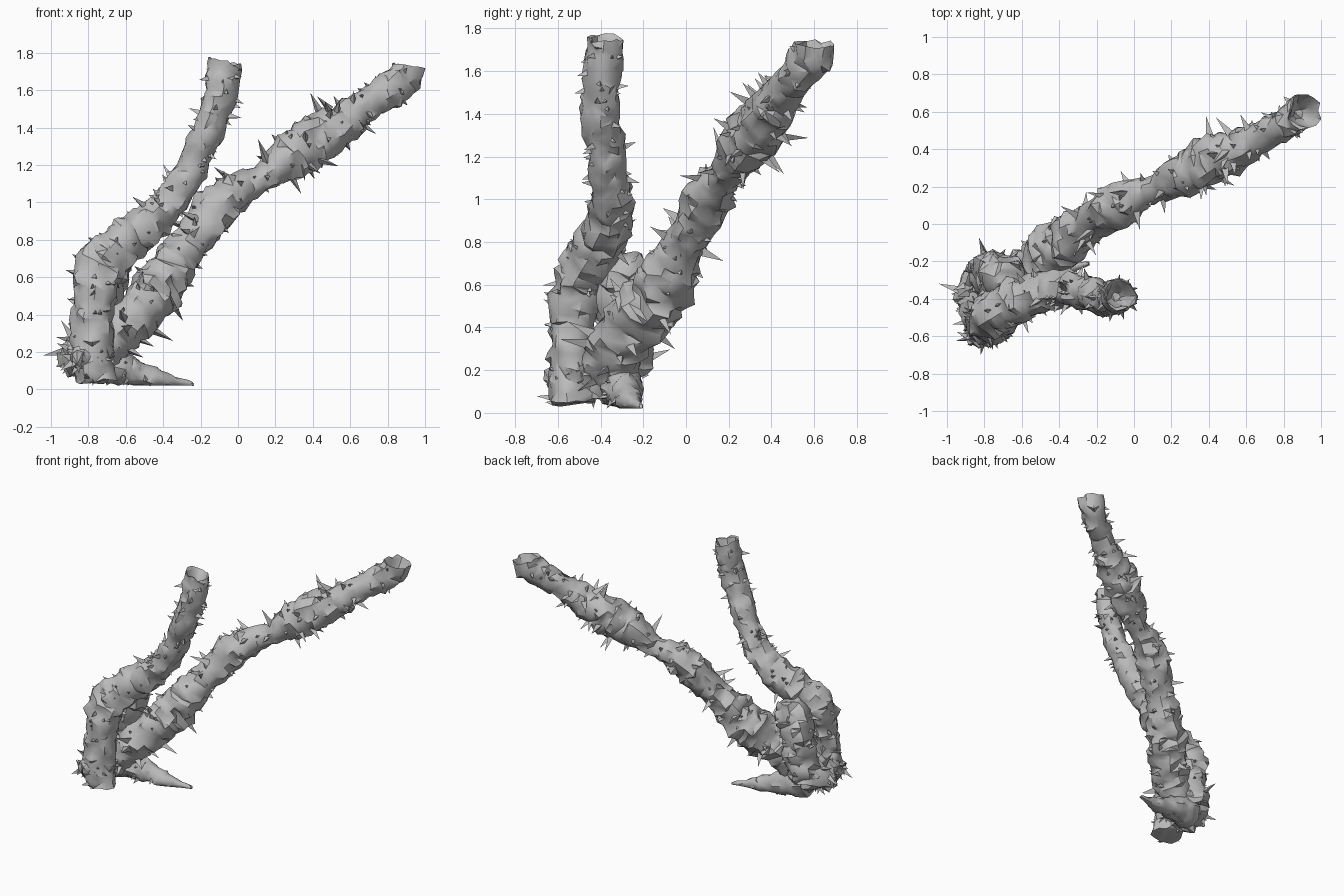
import bpy, bmesh, math, random
from mathutils import Vector, noise

random.seed(7)
default = bpy.data.objects.get("Cube")
if default:
    bpy.data.objects.remove(default, do_unlink=True)

bark = bpy.data.materials.new("grey bark")
bark.use_nodes = True
GREY = (0.5, 0.5, 0.5, 1)
bark.diffuse_color = GREY
bark.node_tree.nodes["Principled BSDF"].inputs["Base Color"].default_value = GREY


def finish(name, bm, angle, keep=1.0):
    """Turn a bmesh into a shaded object, optionally broken into uneven facets."""
    bmesh.ops.recalc_face_normals(bm, faces=bm.faces[:])
    mesh = bpy.data.meshes.new(name)
    bm.to_mesh(mesh)
    bm.free()
    mesh.materials.append(bark)
    ob = bpy.data.objects.new(name, mesh)
    bpy.context.collection.objects.link(ob)
    bpy.ops.object.select_all(action='DESELECT')
    ob.select_set(True)
    bpy.context.view_layer.objects.active = ob
    if keep < 1:
        mod = ob.modifiers.new("facets", 'DECIMATE')
        mod.ratio = keep
        bpy.ops.object.modifier_apply(modifier=mod.name)
    bpy.ops.object.shade_smooth_by_angle(angle=math.radians(angle))
    return ob


def spline(points, step=0.03):
    """Smooth path through (x, y, z, radius) points, as (position, radius) samples."""
    pts = [Vector(p) for p in points]
    pts = [2 * pts[0] - pts[1]] + pts + [2 * pts[-1] - pts[-2]]
    out = []
    for a, b, c, d in zip(pts, pts[1:], pts[2:], pts[3:]):
        n = max(2, round((c - b).length / step))
        for i in range(n):
            t = i / n
            out.append(0.5 * (2 * b + (c - a) * t + (2 * a - 5 * b + 4 * c - d) * t * t
                              + (3 * b - a - 3 * c + d) * t ** 3))
    out.append(pts[-2])
    return [(p.xyz, p.w) for p in out]


def frames(path):
    """Add two side directions to every path sample."""
    out = []
    side = Vector((0, 1, 0))
    for i, (p, r) in enumerate(path):
        along = (path[min(i + 1, len(path) - 1)][0] - path[max(i - 1, 0)][0]).normalized()
        side = (side - along * side.dot(along)).normalized()
        out.append((p, r, along, side, along.cross(side)))
    return out


def surface(p, r, direction, rough):
    """Lumpy radius in one direction."""
    q = p + direction * r
    lump = noise.noise(q * 7) * 0.2 + noise.noise(q * 17) * 0.25
    return r * (1 + rough * lump)


def limb(name, points, rough=1.0, hollow=False, sides=14, keep=0.7):
    """Gnarled tube, with a ragged cup at the end when hollow."""
    rings = frames(spline(points))
    bm = bmesh.new()
    loops = []

    def add_ring(ring, scale, shift, ragged):
        p, r, along, u, v = ring
        loop = []
        for k in range(sides):
            a = math.tau * k / sides
            d = u * math.cos(a) + v * math.sin(a)
            rad = surface(p, r, d, rough) * scale * random.uniform(0.94, 1.06)
            slide = shift + random.uniform(-ragged, ragged)
            loop.append(bm.verts.new(p + d * rad + along * slide))
        loops.append(loop)

    for ring in rings:
        add_ring(ring, 1, 0, 0.012)
    if hollow:
        add_ring(rings[-1], 0.85, -0.02, 0.015)
        add_ring(rings[-1], 0.65, -0.09, 0.01)
        add_ring(rings[-1], 0.3, -0.14, 0.01)
    for lo, hi in zip(loops, loops[1:]):
        for k in range(sides):
            m = (k + 1) % sides
            bm.faces.new((lo[k], lo[m], hi[m], hi[k]))
    bm.faces.new(loops[0])
    bm.faces.new(loops[-1])
    bmesh.ops.triangulate(bm, faces=bm.faces[:])
    for v in bm.verts:
        v.co.z = max(v.co.z, 0.02)
    return finish(name, bm, 40, keep)


def thorns(name, points, count, short, long, rough=1.0):
    """Slim pyramids scattered over a limb, leaning at random."""
    rings = frames(spline(points))
    bm = bmesh.new()
    for _ in range(count):
        p, r, along, u, v = random.choice(rings[:-2])
        a = random.uniform(0, math.tau)
        d = u * math.cos(a) + v * math.sin(a)
        w = along.cross(d)
        root = p + d * surface(p, r, d, rough) * 0.9
        size = short + (long - short) * random.random() ** 3
        wide = 0.012 + size * 0.12
        tip = (root + d * size + along * random.uniform(-0.5, 0.5) * size
               + w * random.uniform(-0.4, 0.4) * size)
        tip.z = max(tip.z, 0.02)
        base = [bm.verts.new(root + along * wide * math.cos(t) + w * wide * math.sin(t))
                for t in (0, math.tau / 3, math.tau * 2 / 3)]
        top = bm.verts.new(tip)
        for i in range(3):
            bm.faces.new((base[i], base[(i + 1) % 3], top))
        bm.faces.new(base)
    return finish(name, bm, 30)


# Upright stem, bending over an elbow
upright = [(-0.77, -0.53, 0.05, 0.105), (-0.78, -0.54, 0.2, 0.11), (-0.77, -0.53, 0.46, 0.112),
           (-0.74, -0.48, 0.65, 0.125), (-0.59, -0.4, 0.8, 0.115), (-0.41, -0.35, 0.95, 0.1),
           (-0.27, -0.37, 1.15, 0.09), (-0.13, -0.4, 1.45, 0.088), (-0.07, -0.38, 1.76, 0.09)]
# Long leaning stem with swollen joints, turning up at the end
leaning = [(-0.79, -0.38, 0.17, 0.12), (-0.58, -0.29, 0.36, 0.135), (-0.4, -0.11, 0.58, 0.14),
           (-0.23, 0.0, 0.81, 0.1), (-0.07, 0.11, 1.01, 0.12), (0.13, 0.2, 1.13, 0.078),
           (0.3, 0.28, 1.26, 0.125), (0.48, 0.37, 1.37, 0.125), (0.67, 0.46, 1.51, 0.085),
           (0.82, 0.55, 1.61, 0.09), (0.89, 0.595, 1.67, 0.095), (0.91, 0.605, 1.73, 0.095)]
# Short stub bridging the base and the elbow
stub = [(-0.79, -0.3, 0.18, 0.11), (-0.75, -0.28, 0.42, 0.125), (-0.69, -0.29, 0.64, 0.12),
        (-0.66, -0.3, 0.74, 0.07)]
# Knotted foot and the pointed root
foot = [(-0.85, -0.65, 0.17, 0.035), (-0.81, -0.52, 0.17, 0.11), (-0.81, -0.36, 0.2, 0.125),
        (-0.8, -0.24, 0.22, 0.08)]
root = [(-0.78, -0.32, 0.15, 0.11), (-0.62, -0.29, 0.11, 0.09), (-0.44, -0.26, 0.06, 0.05),
        (-0.24, -0.21, 0.03, 0.01)]

limb("upright_stem", upright, hollow=True)
limb("leaning_stem", leaning, rough=1.1, hollow=True)
limb("stub_stem", stub, rough=1.2)
limb("foot_knot", foot, rough=1.5)
limb("pointed_root", root)

thorns("upright_stem_thorns", upright, 90, 0.03, 0.09)
thorns("leaning_stem_thorns", leaning, 110, 0.03, 0.13, 1.1)
thorns("stub_stem_thorns", stub, 25, 0.03, 0.09, 1.2)
thorns("foot_thorns", foot, 40, 0.03, 0.11, 1.5)
thorns("root_thorns", root[:-1], 14, 0.03, 0.05)
